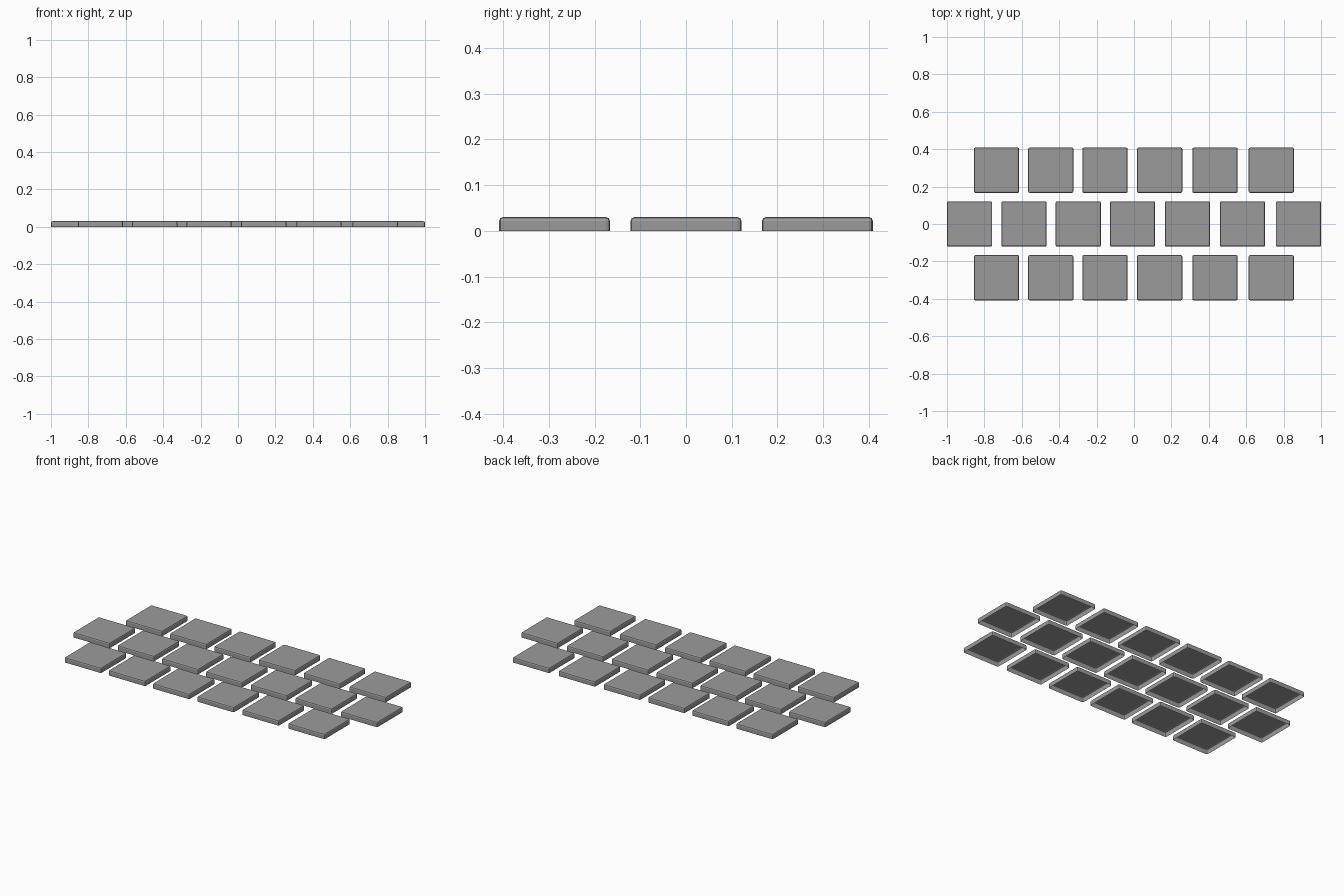
import bpy, bmesh

if "Cube" in bpy.data.objects:
    bpy.data.objects.remove(bpy.data.objects["Cube"])

SIZE, HEIGHT, BEVEL = 0.242, 0.03, 0.008
PITCH_Y = 0.2875
# Slightly uneven column centres of the outer and middle rows
OUTER = (-0.735, -0.445, -0.155, 0.137, 0.433, 0.734)
MIDDLE = (-0.879, -0.588, -0.298, -0.008, 0.286, 0.58, 0.879)

grey = bpy.data.materials.new("dark_grey")
grey.diffuse_color = (0.33, 0.33, 0.33, 1)
grey.use_nodes = True
grey.node_tree.nodes["Principled BSDF"].inputs["Base Color"].default_value = grey.diffuse_color

# Tile: softly bevelled hollow shell, open underneath
bm = bmesh.new()
bmesh.ops.create_cube(bm, size=1)
for v in bm.verts:
    v.co = (v.co.x * SIZE, v.co.y * SIZE, (v.co.z + 0.5) * HEIGHT)
edges = [e for e in bm.edges if max(v.co.z for v in e.verts) > 0.001]
bmesh.ops.bevel(bm, geom=edges, offset=BEVEL, segments=2, profile=0.5, affect='EDGES')
bottom = min(bm.faces, key=lambda f: f.calc_center_median().z)
bmesh.ops.delete(bm, geom=[bottom], context='FACES')
mesh = bpy.data.meshes.new("tile")
bm.to_mesh(mesh)
bm.free()
mesh.materials.append(grey)

# Three staggered rows of tiles
for row, xs in enumerate((OUTER, MIDDLE, OUTER)):
    for i, x in enumerate(xs):
        ob = bpy.data.objects.new(f"tile_{row + 1}_{i + 1}", mesh)
        ob.location = (x, (row - 1) * PITCH_Y, 0)
        bpy.context.collection.objects.link(ob)
